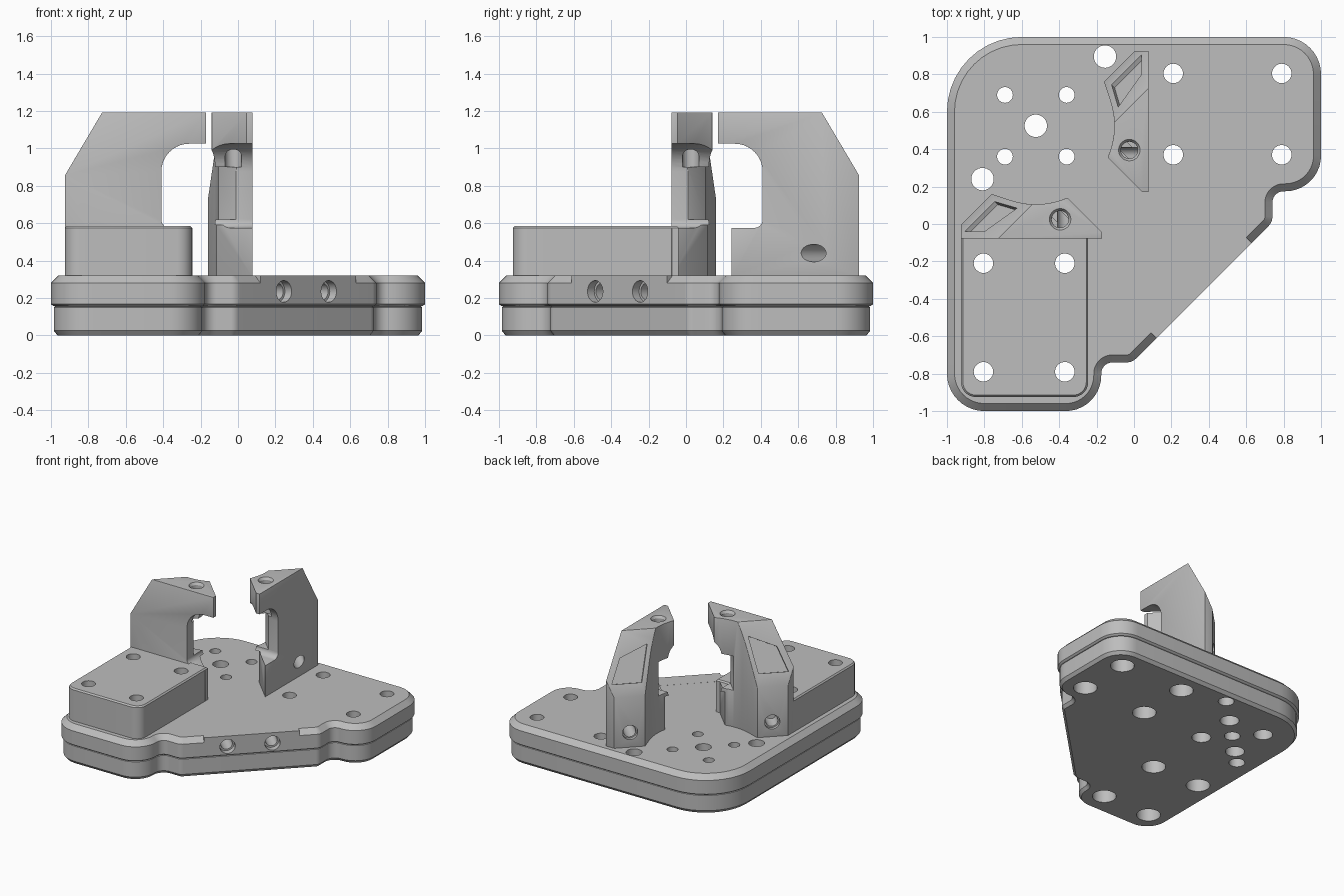
import bpy, bmesh, math
from mathutils import Vector, Matrix

if "Cube" in bpy.data.objects:
    bpy.data.objects.remove(bpy.data.objects["Cube"])

grey = bpy.data.materials.new("light grey")
grey.use_nodes = True
COLOR = (0.51, 0.51, 0.51, 1)
grey.diffuse_color = COLOR
grey.node_tree.nodes["Principled BSDF"].inputs["Base Color"].default_value = COLOR

# Reflection across the plan diagonal: (x, y) -> (-y, -x)
SWAP = Matrix(((0, -1, 0, 0), (-1, 0, 0, 0), (0, 0, 1, 0), (0, 0, 0, 1)))
OUT = Vector((-1, 1, 0)).normalized()


def swap(p):
    return (-p[1], -p[0])


def add_object(name, bm):
    bmesh.ops.recalc_face_normals(bm, faces=bm.faces)
    mesh = bpy.data.meshes.new(name)
    bm.to_mesh(mesh)
    bm.free()
    mesh.materials.append(grey)
    obj = bpy.data.objects.new(name, mesh)
    bpy.context.collection.objects.link(obj)
    return obj


def fillet(corners, steps=10):
    """Round each (x, y, radius) corner of a closed outline."""
    pts = []
    for i, (x, y, r) in enumerate(corners):
        c = Vector((x, y))
        if r == 0:
            pts.append(c)
            continue
        a = (Vector(corners[i - 1][:2]) - c).normalized()
        b = (Vector(corners[(i + 1) % len(corners)][:2]) - c).normalized()
        half = a.angle(b) / 2
        centre = c + (a + b).normalized() * r / math.sin(half)
        start = c + a * r / math.tan(half) - centre
        end = c + b * r / math.tan(half) - centre
        sweep = start.angle(end)
        for k in range(steps + 1):
            t = sweep * k / steps
            pts.append(centre + (start * math.sin(sweep - t) + end * math.sin(t)) / math.sin(sweep))
    return pts


def inset(pts, d):
    """Move a clockwise outline inward by d."""
    res = []
    for i, p in enumerate(pts):
        e = (p - pts[i - 1]).normalized()
        f = (pts[(i + 1) % len(pts)] - p).normalized()
        n = Vector((e.y + f.y, -e.x - f.x)).normalized()
        res.append(p + n * d / max(0.5, n.dot(Vector((e.y, -e.x)))))
    return res


def stack(name, pts, rings, matrix=Matrix()):
    """Loft an outline through (inset, height) rings and cap both ends."""
    bm = bmesh.new()
    loops = [[bm.verts.new(matrix @ Vector((p.x, p.y, z))) for p in inset(pts, d)]
             for d, z in rings]
    for lo, hi in zip(loops, loops[1:]):
        for i in range(len(pts)):
            bm.faces.new((lo[i - 1], lo[i], hi[i], hi[i - 1]))
    bm.faces.new(loops[0])
    bm.faces.new(loops[-1])
    return add_object(name, bm)


def drill(bm, start, direction, length, radius, radius2=None):
    d = Vector(direction).normalized()
    mid = Vector(start) + d * length / 2
    mat = Matrix.Translation(mid) @ d.to_track_quat('Z', 'Y').to_matrix().to_4x4()
    bmesh.ops.create_cone(bm, cap_ends=True, segments=32, radius1=radius,
                          radius2=radius2 or radius, depth=length, matrix=mat)


def bake(obj):
    deps = bpy.context.evaluated_depsgraph_get()
    mesh = bpy.data.meshes.new_from_object(obj.evaluated_get(deps))
    obj.modifiers.clear()
    obj.data = mesh


def combine(obj, tool, operation='DIFFERENCE'):
    mod = obj.modifiers.new("bool", 'BOOLEAN')
    mod.operation, mod.solver, mod.object = operation, 'EXACT', tool
    bake(obj)
    bpy.data.objects.remove(tool)


# Base plate: two layers with a thin seam and a chamfered rim
half = [(1, 1, .2), (1, .175, .19), (.74, .175, .06), (.74, .01, .07)]
corners = [(-1, 1, .4)] + half + [(*swap(p), p[2]) for p in reversed(half)]
base = stack("base_plate", fillet(corners),
             [(.035, 0), (.015, .025), (.015, .15), (.025, .155), (.012, .157),
              (0, .167), (0, .28), (.04, .32)])

# Unchamfered stretch of the diagonal edge
lug = fillet([(.63, -.101, 0), (.12, -.611, 0), (.02, -.511, 0), (.53, -.001, 0)])
combine(base, stack("lug", lug, [(0, .2), (0, .3205)]), 'UNION')

# Raised block
block_plan = [(-.925, -.04, 0), (-.245, -.04, 0), (-.245, -.925, .08), (-.925, -.925, .08)]
block = stack("raised_block", fillet(block_plan), [(0, .31), (0, .575), (.01, .586)])

# Vertical holes: plain on top, counterbored underneath
mounts = [(x, y) for x in (-.805, -.37) for y in (-.21, -.79)]
mounts += [swap(p) for p in mounts]
small = [(x, y) for x in (-.69, -.36) for y in (.69, .36)]
plain = [(-.525, .525), (-.155, .895), (-.81, .24)]
for part in (base, block):
    through, bores = bmesh.new(), bmesh.new()
    for group, r, bore in ((mounts, .052, .09), (small, .042, .072), (plain, .06, None)):
        for x, y in group:
            drill(through, (x, y, -.1), (0, 0, 1), 1, r)
            if bore:
                drill(bores, (x, y, -.1), (0, 0, 1), .24, bore)
    # Horizontal screw holes in the diagonal edge
    for p in ((.245, -.485), (.485, -.245)):
        start = Vector((*p, .235))
        drill(through, start - OUT * .1, OUT, .45, .045)
        drill(bores, start - OUT * .1, OUT, .15, .058)
    combine(part, add_object("hole_cutter", through))
    combine(part, add_object("bore_cutter", bores))

# Clamp arm: plan outline with a concave inner face, extruded upward
plan = [(-.925, -.078), (-.925, -.005), (-.76, .16)]
plan += [(-.525 + .42 * math.cos(a), .525 + .42 * math.sin(a))
         for a in (math.radians(252 + 5.25 * k) for k in range(9))]
plan += [(-.355, .14), (-.17, -.045), (-.17, -.078)]
arm = stack("clamp_arm_right", [Vector(p) for p in plan], [(0, .31), (0, 1.192)])

# Sloping outer face of the arm
slope_n = Vector((-1, 1, 1 / 1.69)).normalized()
slope_p = Vector((-.925, -.08, .86))
bm = bmesh.new()
bm.from_mesh(arm.data)
cut = bmesh.ops.bisect_plane(bm, geom=bm.verts[:] + bm.edges[:] + bm.faces[:],
                             plane_co=slope_p, plane_no=slope_n, clear_outer=True)
bmesh.ops.contextual_create(
    bm, geom=[e for e in cut['geom_cut'] if isinstance(e, bmesh.types.BMEdge)])
bmesh.ops.recalc_face_normals(bm, faces=bm.faces)
bm.to_mesh(arm.data)
bm.free()

# Throat below the hook, then the angled column and foot faces
throat = fillet([(-.1, 1.025, 0), (-.41, 1.025, .15), (-.41, .575, .045), (-.1, .575, 0)])
XZ = Matrix(((1, 0, 0, 0), (0, 0, 1, 0), (0, 1, 0, 0), (0, 0, 0, 1)))
combine(arm, stack("throat_cutter", throat, [(0, -.3), (0, .4)], XZ))
for limit, low, high in ((-.32, .2, .59), (-.4, .62, .9)):
    wedge = [(limit + .3, -.3), (limit - .3, .3), (.3, .3), (.3, -.3)]
    combine(arm, stack("wedge_cutter", [Vector(p) for p in wedge], [(0, low), (0, high)]))

bevel = arm.modifiers.new("bevel", 'BEVEL')
bevel.width, bevel.segments, bevel.angle_limit = .016, 3, math.radians(32)
bake(arm)

# Recessed panel in the sloping face
bm = bmesh.new()
for x, y in ((-.905, -.04), (-.8, -.04), (-.625, .085), (-.745, .12)):
    z = slope_p.z - 1.69 * ((y - x) - (slope_p.y - slope_p.x))
    for d in (-.025, .1):
        bm.verts.new(Vector((x, y, z)) + slope_n * d)
bmesh.ops.convex_hull(bm, input=bm.verts)
combine(arm, add_object("panel_cutter", bm))

# Screw holes in the arm: one through the hook, one through the foot
holes, sinks = bmesh.new(), bmesh.new()
drill(holes, (-.395, .025, 1.4), (0, 0, -1), .5, .045)
drill(sinks, (-.395, .025, 1.205), (0, 0, -1), .035, .066, .043)
foot = Vector((-.68, -.08, .44))
drill(holes, foot - OUT * .2, OUT, .6, .047)
drill(sinks, foot + OUT * .2, OUT, .1, .058)
combine(arm, add_object("screw_cutter", holes))
combine(arm, add_object("sink_cutter", sinks))

# Second arm, reflected across the diagonal
arm2 = bpy.data.objects.new("clamp_arm_left", arm.data.copy())
bpy.context.collection.objects.link(arm2)
arm2.data.transform(SWAP)
arm2.data.flip_normals()

# Smooth shading with sharp edges kept
bpy.ops.object.select_all(action='DESELECT')
for obj in (base, block, arm, arm2):
    obj.select_set(True)
bpy.context.view_layer.objects.active = base
bpy.ops.object.shade_smooth_by_angle(angle=math.radians(30))
